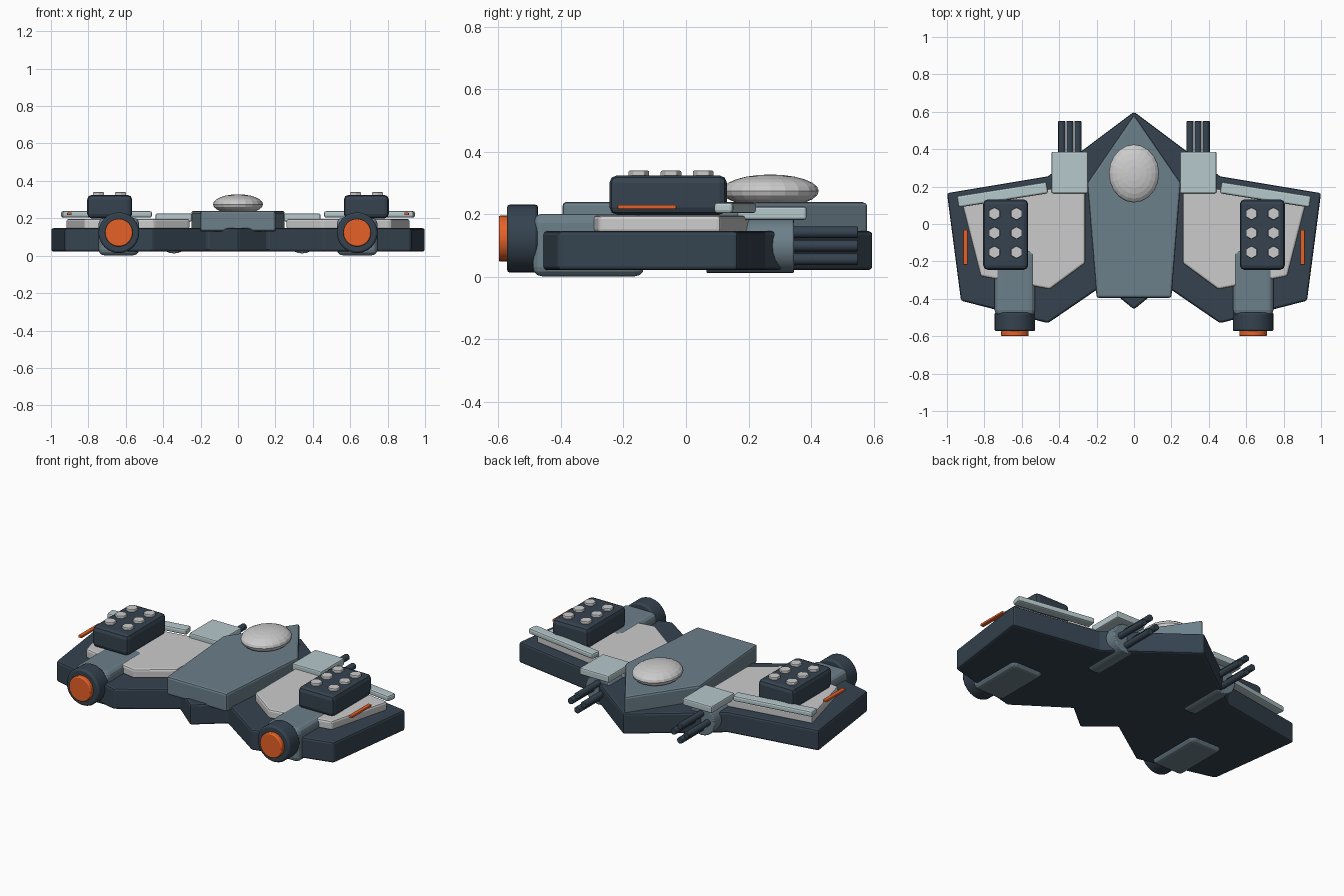
import bpy, bmesh, math
from mathutils import Matrix

if "Cube" in bpy.data.objects:
    bpy.data.objects.remove(bpy.data.objects["Cube"])


def material(name, rgb):
    m = bpy.data.materials.new(name)
    m.diffuse_color = (*rgb, 1)
    m.use_nodes = True
    m.node_tree.nodes["Principled BSDF"].inputs["Base Color"].default_value = m.diffuse_color
    return m


DARK = material("dark_blue", (0.035, 0.055, 0.078))
SLATE = material("slate", (0.15, 0.215, 0.255))
PALE = material("pale_blue", (0.47, 0.58, 0.60))
ORANGE = material("orange", (0.80, 0.12, 0.02))


def finish(name, bm, mat, bevel, segments=2):
    bmesh.ops.recalc_face_normals(bm, faces=bm.faces)
    mesh = bpy.data.meshes.new(name)
    bm.to_mesh(mesh)
    bm.free()
    obj = bpy.data.objects.new(name, mesh)
    bpy.context.collection.objects.link(obj)
    if mat:
        mesh.materials.append(mat)
    if bevel:
        mod = obj.modifiers.new("bevel", "BEVEL")
        mod.width, mod.segments = bevel, segments
        mod.limit_method, mod.angle_limit = "ANGLE", math.radians(35)
    return obj


def plate(name, outline, z0, z1, mat=None, bevel=0.012):
    bm = bmesh.new()
    face = bm.faces.new([bm.verts.new((x, y, z0)) for x, y in outline])
    top = bmesh.ops.extrude_face_region(bm, geom=[face])["geom"]
    bmesh.ops.translate(bm, vec=(0, 0, z1 - z0),
                        verts=[v for v in top if isinstance(v, bmesh.types.BMVert)])
    return finish(name, bm, mat, bevel)


def box(name, centre, size, mat=None, bevel=0.01, turn=0, segments=2):
    bm = bmesh.new()
    bmesh.ops.create_cube(bm, size=1)
    bmesh.ops.scale(bm, vec=size, verts=bm.verts)
    bmesh.ops.rotate(bm, matrix=Matrix.Rotation(turn, 3, "Z"), verts=bm.verts)
    bmesh.ops.translate(bm, vec=centre, verts=bm.verts)
    return finish(name, bm, mat, bevel, segments)


def tube(name, centre, radius, length, mat=None, bevel=0.005, sides=24, axis="Y"):
    bm = bmesh.new()
    bmesh.ops.create_cone(bm, cap_ends=True, segments=sides, radius1=radius,
                          radius2=radius, depth=length)
    if axis == "Y":
        bmesh.ops.rotate(bm, matrix=Matrix.Rotation(math.pi / 2, 3, "X"), verts=bm.verts)
    bmesh.ops.translate(bm, vec=centre, verts=bm.verts)
    obj = finish(name, bm, mat, bevel)
    if sides > 8:
        bpy.context.view_layer.objects.active = obj
        obj.select_set(True)
        bpy.ops.object.shade_smooth_by_angle(angle=math.radians(35))
        obj.select_set(False)
    return obj


def both_sides(half):
    return half + [(-x, y) for x, y in reversed(half) if x > 0]


# hull and raised spine
hull = [(0, 0.60), (0.46, 0.255), (1.0, 0.165), (0.925, -0.41), (0.46, -0.53),
        (0.16, -0.325), (0, -0.457)]
plate("hull", both_sides(hull), 0.022, 0.147, DARK)
plate("spine", both_sides([(0, 0.585), (0.25, 0.22), (0.2, -0.395)]), 0.13, 0.24, SLATE)

# canopy dome
bm = bmesh.new()
bmesh.ops.create_uvsphere(bm, u_segments=20, v_segments=12, radius=1)
bmesh.ops.scale(bm, vec=(0.134, 0.155, 0.053), verts=bm.verts)
bmesh.ops.translate(bm, vec=(0, 0.27, 0.275), verts=bm.verts)
finish("canopy", bm, None, 0)

for s, side in ((-1, "left"), (1, "right")):
    # wing armour and leading edge
    panel = [(0.26, 0.22), (0.92, 0.11), (0.82, -0.28), (0.45, -0.35), (0.26, -0.21)]
    plate(f"wing_panel_{side}", [(s * x, y) for x, y in panel], 0.14, 0.197)
    box(f"leading_edge_{side}", (s * 0.703, 0.157, 0.221), (0.485, 0.062, 0.034),
        PALE, 0.01, turn=-s * math.radians(9))
    box(f"wing_light_{side}", (s * 0.902, -0.125, 0.224), (0.024, 0.188, 0.014),
        ORANGE, 0.004)

    # engine
    ex = s * 0.637
    box(f"nacelle_{side}", (ex, -0.312, 0.102), (0.216, 0.356, 0.2), SLATE, 0.03, segments=3)
    tube(f"nozzle_{side}", (ex, -0.523, 0.123), 0.109, 0.1, DARK, 0.01)
    tube(f"engine_glow_{side}", (ex, -0.582, 0.123), 0.074, 0.034, ORANGE, 0.006)

    # missile pod with hexagonal caps
    box(f"missile_pod_{side}", (s * 0.686, -0.057, 0.262), (0.24, 0.376, 0.126),
        DARK, 0.024)
    for i in range(2):
        for j in range(3):
            tube(f"missile_cap_{side}", (s * (0.628 + 0.118 * i), 0.055 - 0.103 * j, 0.33),
                 0.034, 0.02, None, 0.004, 6, "Z")

    # rotary gun
    gx = s * 0.343
    box(f"gun_cover_{side}", (gx, 0.275, 0.204), (0.196, 0.222, 0.042), PALE, 0.008)
    tube(f"gun_body_{side}", (gx, 0.205, 0.1), 0.088, 0.28, SLATE)
    for k in range(4):
        a = k * math.pi / 2
        tube(f"gun_barrel_{side}", (gx + 0.043 * math.cos(a), 0.43, 0.1 + 0.043 * math.sin(a)),
             0.019, 0.24, DARK, 0.003, 12)
